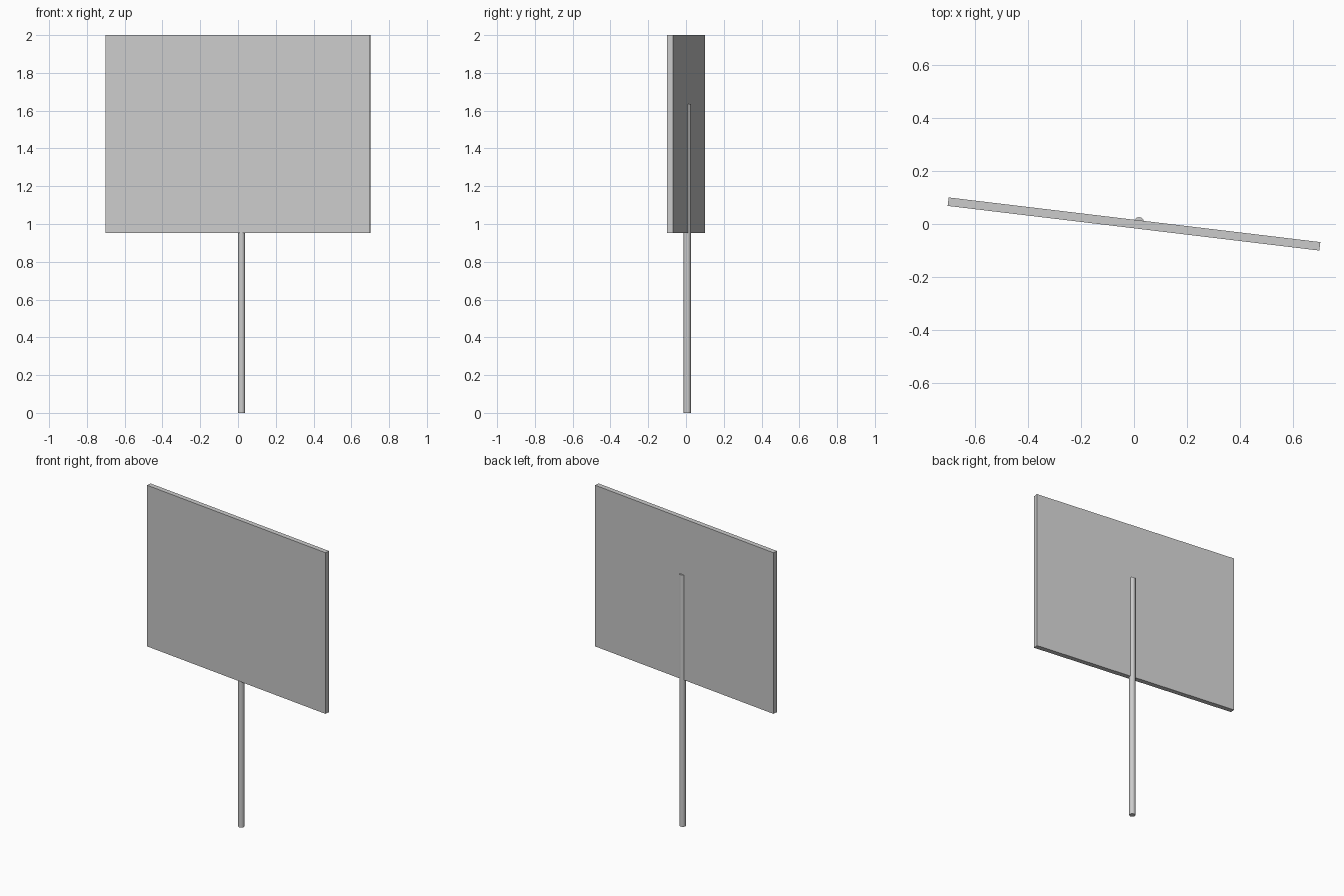
import bpy
import math

cube = bpy.data.objects.get("Cube")
if cube:
    bpy.data.objects.remove(cube, do_unlink=True)

GREY = (0.6, 0.6, 0.6, 1.0)
grey = bpy.data.materials.new("plain_grey")
grey.use_nodes = True
grey.diffuse_color = GREY
grey.node_tree.nodes["Principled BSDF"].inputs["Base Color"].default_value = GREY


def finish(name):
    obj = bpy.context.object
    obj.name = name
    obj.data.materials.append(grey)
    return obj


# Sign board: thin slab, turned slightly about the vertical
BOTTOM, TOP = 0.953, 2.0
bpy.ops.mesh.primitive_cube_add(size=1, location=(0, 0, (BOTTOM + TOP) / 2))
board = finish("sign_board")
board.scale = (1.41, 0.032, TOP - BOTTOM)
board.rotation_euler.z = math.radians(-6.85)

# Post: slim round pole, partly sunk into the back of the board
POST_HEIGHT = 1.635
bpy.ops.mesh.primitive_cylinder_add(
    vertices=12, radius=0.019, depth=POST_HEIGHT,
    location=(0.019, 0.007, POST_HEIGHT / 2))
post = finish("post")
bpy.ops.object.shade_smooth_by_angle(angle=math.radians(35))
